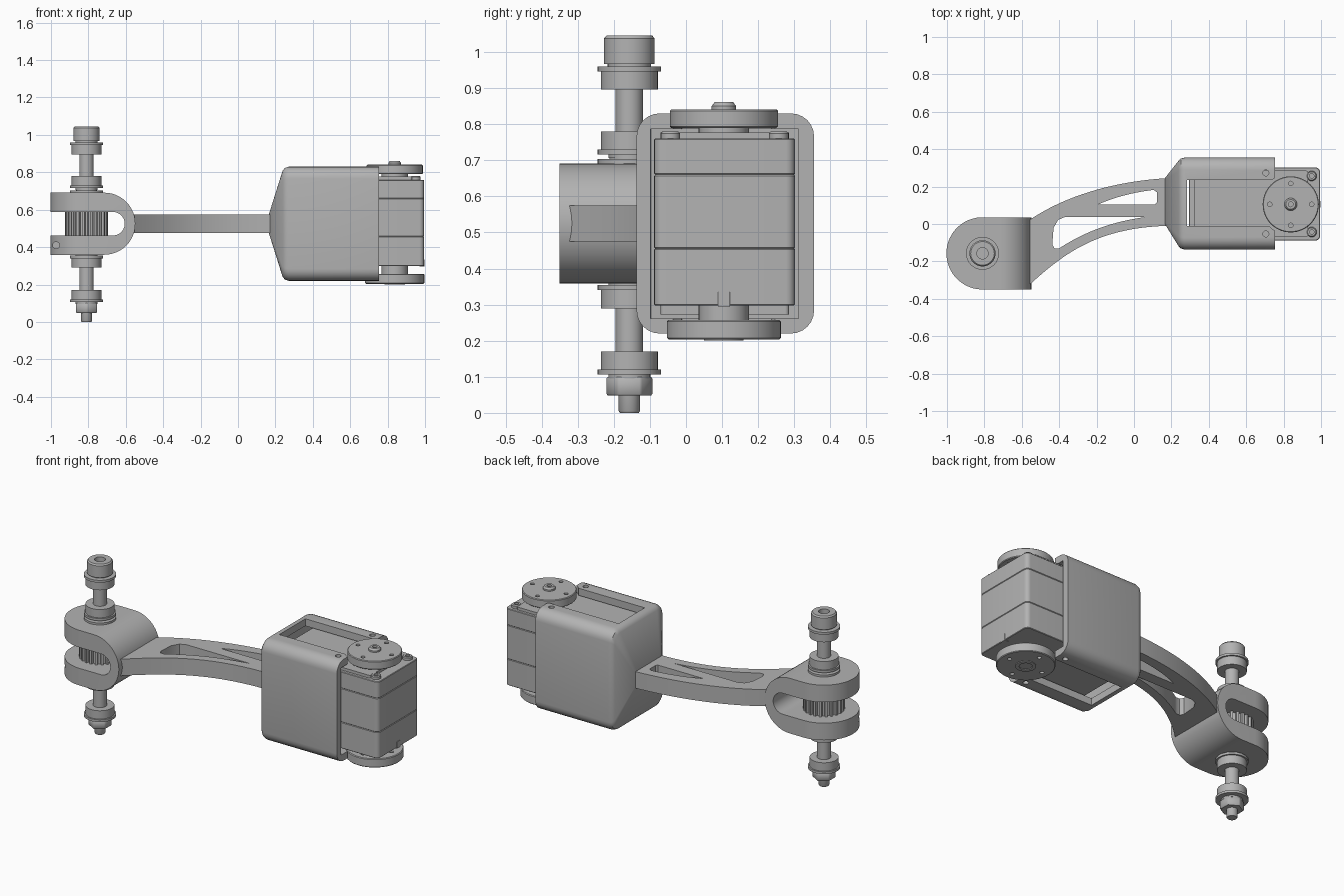
import bpy, bmesh, math
from mathutils import Vector
from mathutils.geometry import interpolate_bezier

if "Cube" in bpy.data.objects:
    bpy.data.objects.remove(bpy.data.objects["Cube"])

grey = bpy.data.materials.new("light_grey")
grey.use_nodes = True
grey.diffuse_color = (0.45, 0.45, 0.45, 1)
grey.node_tree.nodes["Principled BSDF"].inputs["Base Color"].default_value = grey.diffuse_color

HUB = (-0.81, -0.157)
HORN = (0.838, 0.105)
MID = 0.525


def finish(name, bm):
    bmesh.ops.recalc_face_normals(bm, faces=bm.faces)
    mesh = bpy.data.meshes.new(name)
    bm.to_mesh(mesh)
    bm.free()
    mesh.materials.append(grey)
    ob = bpy.data.objects.new(name, mesh)
    bpy.context.collection.objects.link(ob)
    return ob


def activate(ob):
    bpy.ops.object.select_all(action="DESELECT")
    ob.select_set(True)
    bpy.context.view_layer.objects.active = ob


def smooth(ob, angle=35):
    activate(ob)
    bpy.ops.object.shade_smooth_by_angle(angle=math.radians(angle))
    return ob


def loft(name, rings):
    """Skin matching closed rings of points and cap both ends."""
    bm = bmesh.new()
    rows = [[bm.verts.new(p) for p in ring] for ring in rings]
    n = len(rows[0])
    for a, b in zip(rows, rows[1:]):
        for i in range(n):
            j = (i + 1) % n
            bm.faces.new((a[i], a[j], b[j], b[i]))
    bm.faces.new(rows[0])
    bm.faces.new(rows[-1])
    return finish(name, bm)


def prism(name, outline, z0, z1):
    return loft(name, [[(x, y, z) for x, y in outline] for z in (z0, z1)])


def circle(radius, count, cx=0, cy=0, start=0):
    return [(cx + radius * math.cos(start + math.tau * i / count),
             cy + radius * math.sin(start + math.tau * i / count)) for i in range(count)]


def lathe(name, center, profile, count=40):
    """Turn (radius, z) steps about a vertical axis."""
    rings = [[(x, y, z) for x, y in circle(r, count, *center)] for r, z in profile]
    return smooth(loft(name, rings))


def rounded_rect(a0, a1, b0, b1, r, steps=6):
    pts = []
    for k, (a, b) in enumerate(((a1 - r, b1 - r), (a0 + r, b1 - r), (a0 + r, b0 + r), (a1 - r, b0 + r))):
        for i in range(steps + 1):
            t = math.pi / 2 * (k + i / steps)
            pts.append((a + r * math.cos(t), b + r * math.sin(t)))
    return pts


def box(name, x0, x1, y0, y1, z0, z1, r=0.001):
    return prism(name, rounded_rect(x0, x1, y0, y1, r), z0, z1)


def combine(ob, tools, operation="DIFFERENCE"):
    for tool in tools:
        mod = ob.modifiers.new("cut", "BOOLEAN")
        mod.operation, mod.solver, mod.object = operation, "EXACT", tool
        activate(ob)
        bpy.ops.object.modifier_apply(modifier=mod.name)
        bpy.data.objects.remove(tool)
    return ob


def soften(ob, width, segments=2):
    mod = ob.modifiers.new("edge", "BEVEL")
    mod.width, mod.segments, mod.limit_method = width, segments, "ANGLE"
    mod.angle_limit = math.radians(40)
    activate(ob)
    bpy.ops.object.modifier_apply(modifier=mod.name)
    return smooth(ob)


def bullet(r, cx, cz, left):
    """Half-round profile in x and z, open to the left."""
    arc = [(cx + r * math.cos(t), cz + r * math.sin(t))
           for t in (math.pi * (i / 24 - 0.5) for i in range(25))]
    return arc + [(left, cz + r), (left, cz - r)]


def side_prism(name, outline, y0, y1):
    return loft(name, [[(x, y, z) for x, z in outline] for y in (y0, y1)])


# Fork with a round slot, trimmed to a rounded plan
fork = side_prism("fork", bullet(0.166, -0.715, MID, -1.1), -0.5, 0.2)
slot = side_prism("slot_cutter", bullet(0.063, -0.669, MID, -1.2), -0.6, 0.3)
plan = [(HUB[0] + 0.193 * math.cos(t), HUB[1] + 0.193 * math.sin(t))
        for t in (math.pi * (0.5 + i / 36) for i in range(37))]
plan_tool = prism("plan_cutter", plan + [(-0.4, HUB[1] - 0.193), (-0.4, HUB[1] + 0.193)], 0, 1)
combine(fork, [plan_tool], "INTERSECT")
pin_hole = side_prism("pin_hole_cutter", circle(0.018, 20, -0.972, 0.41), -0.4, -0.16)
smooth(combine(fork, [slot, pin_hole]))

# Curved arm with two lightening holes
def curve(*points):
    return [(p.x, p.y) for p in interpolate_bezier(*[Vector((x, y, 0)) for x, y in points], 24)]

upper = curve((-0.575, 0.01), (-0.38, 0.15), (-0.1, 0.23), (0.18, 0.245))
lower = curve((-0.575, -0.34), (-0.38, -0.16), (-0.2, -0.02), (0.18, -0.01))
arm = prism("arm", upper + lower[::-1], MID - 0.05, MID + 0.05)
hole_a = curve((-0.19, 0.105), (-0.1, 0.145), (0, 0.17), (0.105, 0.182)) + [
    (0.122, 0.17), (0.122, 0.115), (0.112, 0.105)]
hole_b = curve((0.06, 0.037), (-0.12, 0.012), (-0.26, -0.04), (-0.40, -0.13)) + [
    (-0.425, -0.13), (-0.437, -0.11), (-0.43, -0.02), (-0.405, 0.022), (-0.37, 0.037)]
combine(arm, [prism("arm_hole_cutter", h, 0.3, 0.8) for h in (hole_a, hole_b)])
smooth(arm)

# Hollow motor housing with a tapered neck
sections = [(0.165, 0, 0.245, 0.475, 0.575, 0.012), (0.238, -0.118, 0.338, 0.243, 0.807, 0.055),
            (0.25, -0.13, 0.35, 0.227, 0.823, 0.06), (0.27, -0.137, 0.355, 0.22, 0.83, 0.064),
            (0.755, -0.137, 0.355, 0.22, 0.83, 0.064)]
housing = loft("motor_housing", [[(x, y, z) for y, z in rounded_rect(*rect)] for x, *rect in sections])
cutters = [box("cavity_cutter", 0.27, 0.9, -0.098, 0.312, 0.262, 0.787),
           box("window_cutter", 0.284, 0.9, -0.012, 0.236, 0.1, 0.95),
           prism("horn_clearance_cutter", circle(0.164, 48, *HORN), 0.1, 0.95)]
for y in (-0.053, 0.273):
    cutters.append(prism("screw_hole_cutter", circle(0.016, 20, 0.705, y), 0.1, 0.95))
smooth(combine(housing, cutters))

# Motor case in three stacked shells
for name, z0, z1 in (("lower", 0.298, 0.456), ("middle", 0.456, 0.66), ("upper", 0.66, 0.76)):
    soften(box("motor_case_" + name, 0.295, 0.995, -0.088, 0.302, z0, z1, 0.025), 0.003, 1)
box("motor_base_plate", 0.32, 0.70, -0.07, 0.285, 0.272, 0.3, 0.01)
box("motor_top_plate", 0.32, 0.93, -0.07, 0.285, 0.758, 0.777, 0.01)
box("cable_tab", 0.97, 0.998, 0.088, 0.122, 0.295, 0.335, 0.003)
for y in (-0.043, 0.257):
    lathe("case_screw", (0.95, y), [(0.027, 0.755), (0.027, 0.775), (0.022, 0.78),
                                    (0.012, 0.78), (0.012, 0.77)], 20)

# Round output horns with hubs and bolt holes
def horn(name, radius, z0, z1):
    disc = lathe(name, HORN, [(radius - 0.004, z0), (radius, z0 + 0.004),
                              (radius, z1 - 0.004), (radius - 0.004, z1)], 56)
    spots = circle(0.112, 4, *HORN)
    smooth(combine(disc, [prism("bolt_hole_cutter", circle(0.012, 16, *p), 0, 1) for p in spots]))

horn("top_horn", 0.15, 0.79, 0.841)
horn("bottom_horn", 0.158, 0.204, 0.257)
lathe("top_horn_hub", HORN, [(0.07, 0.74), (0.07, 0.795)])
lathe("bottom_horn_hub", HORN, [(0.07, 0.25), (0.07, 0.31)])
lathe("horn_screw", HORN, [(0.034, 0.835), (0.034, 0.85), (0.026, 0.861), (0.013, 0.861), (0.013, 0.85)], 24)
lathe("bottom_horn_ring", HORN, [(0.055, 0.21), (0.055, 0.2), (0.035, 0.2), (0.035, 0.21)])

# Toothed pulley inside the fork
teeth = 22
outline = []
for i in range(teeth):
    for offset, r in ((-0.3, 0.098), (-0.2, 0.114), (0.2, 0.114), (0.3, 0.098)):
        t = math.tau * (i + offset) / teeth
        outline.append((HUB[0] + r * math.cos(t), HUB[1] + r * math.sin(t)))
prism("pulley", outline, MID - 0.066, MID + 0.066)

# Long socket bolt, nut and flanged bearings
lathe("axle_bolt", HUB, [(0.026, 0), (0.03, 0.006), (0.03, 0.1), (0.038, 0.1), (0.038, 0.955), (0.06, 0.955),
                         (0.06, 0.967), (0.07, 0.967), (0.07, 1.038), (0.063, 1.046),
                         (0.03, 1.046), (0.03, 1.01)])
soften(prism("hex_nut", circle(0.066, 6, *HUB, math.pi / 6), 0.048, 0.1), 0.005, 1)


def bearing(name, z_flange, direction):
    """Flanged bush whose sleeve runs away from its flange."""
    steps = [(0.058, -0.01), (0.058, 0), (0.088, 0), (0.088, 0.014), (0.079, 0.014), (0.079, 0.064)]
    lathe(name, HUB, [(r, z_flange + direction * h) for r, h in steps])


bearing("top_outer_bearing", 0.96, -1)
bearing("top_inner_bearing", 0.716, 1)
bearing("bottom_inner_bearing", 0.354, -1)
bearing("bottom_outer_bearing", 0.106, 1)
lathe("top_spacer", HUB, [(0.088, 0.685), (0.088, 0.703), (0.055, 0.703), (0.055, 0.72)])
lathe("bottom_spacer", HUB, [(0.055, 0.345), (0.055, 0.365)])
